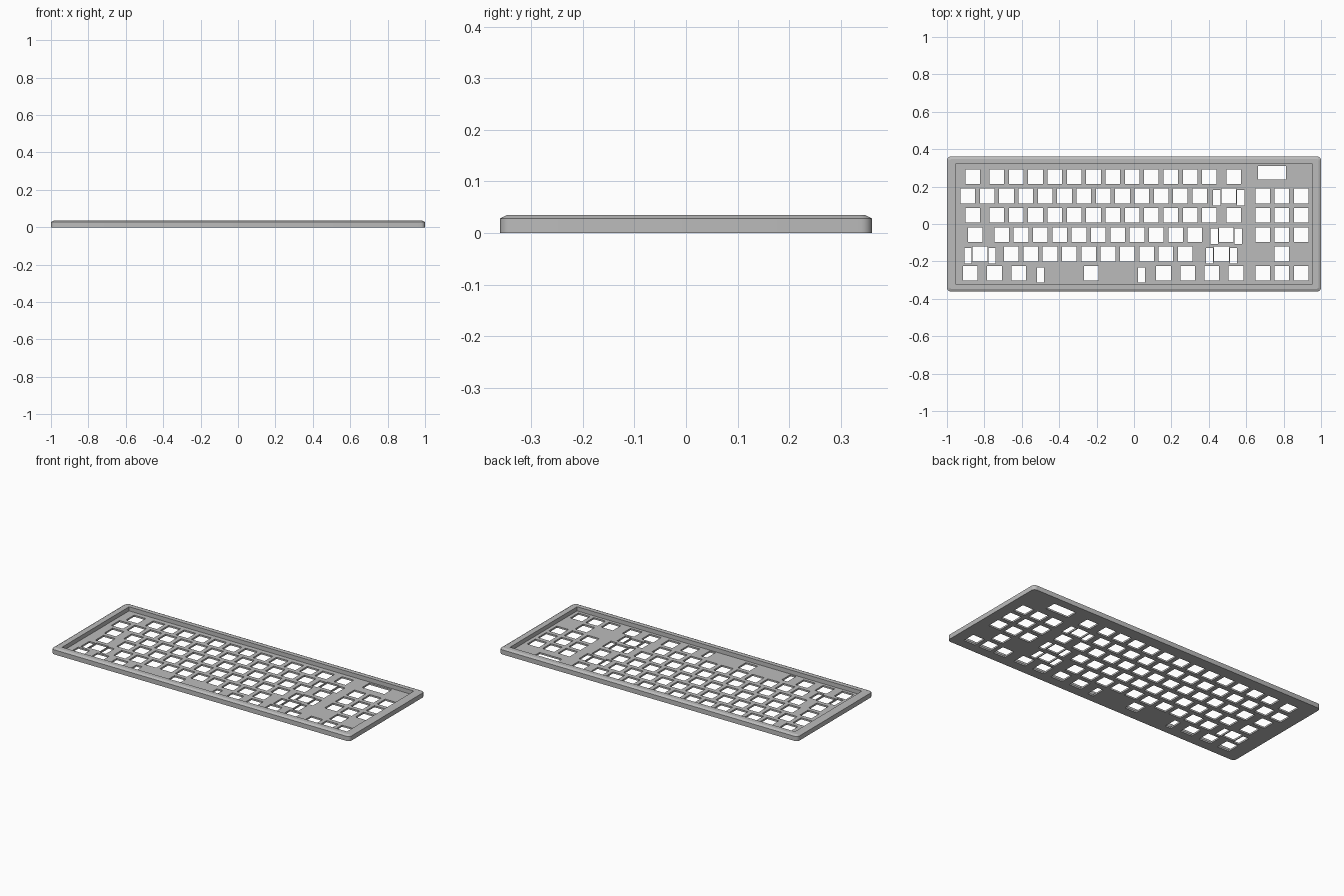
import bpy, bmesh, math
from mathutils import Matrix

if "Cube" in bpy.data.objects:
    bpy.data.objects.remove(bpy.data.objects["Cube"])

HALF_X, HALF_Y = 1.0, 0.361
UNIT = 0.1033            # spacing of one key
LEFT, TOP_ROW = -0.9397, 0.253
SWITCH = 0.078           # side of a switch hole

grey = bpy.data.materials.new("case grey")
grey.use_nodes = True
grey.diffuse_color = (0.5, 0.5, 0.5, 1)
grey.node_tree.nodes["Principled BSDF"].inputs["Base Color"].default_value = (0.5, 0.5, 0.5, 1)


def make_object(name, bm):
    bmesh.ops.recalc_face_normals(bm, faces=bm.faces)
    mesh = bpy.data.meshes.new(name)
    bm.to_mesh(mesh)
    bm.free()
    mesh.materials.append(grey)
    obj = bpy.data.objects.new(name, mesh)
    bpy.context.collection.objects.link(obj)
    return obj


def add_box(bm, x, y, z0, z1, width, depth):
    place = Matrix.Translation((x, y, (z0 + z1) / 2)) @ Matrix.Diagonal((width, depth, z1 - z0, 1))
    bmesh.ops.create_cube(bm, size=1, matrix=place)


def rounded_ring(bm, inset, radius, z, steps=5):
    ring = []
    for corner, (sx, sy) in enumerate(((1, 1), (-1, 1), (-1, -1), (1, -1))):
        cx, cy = sx * (HALF_X - inset - radius), sy * (HALF_Y - inset - radius)
        for i in range(steps + 1):
            a = math.pi / 2 * (corner + i / steps)
            ring.append(bm.verts.new((cx + radius * math.cos(a), cy + radius * math.sin(a), z)))
    return ring


# Case body: rounded slab with a chamfered top edge
bm = bmesh.new()
rings = [rounded_ring(bm, *r) for r in ((0, 0.022, 0), (0, 0.022, 0.028), (0.014, 0.01, 0.035))]
for low, high in zip(rings, rings[1:]):
    for i in range(len(low)):
        j = (i + 1) % len(low)
        bm.faces.new((low[i], low[j], high[j], high[i]))
bm.faces.new(rings[0])
bm.faces.new(rings[-1])
case = make_object("keyboard_case", bm)

# Pocket cutter: leaves a thin plate inside the rim
bm = bmesh.new()
add_box(bm, 0, 0, 0.01, 0.1, 1.91, 0.642)
pocket = make_object("pocket_cutter", bm)

# Key cutters: switch holes, stabiliser slots and the display slot
rows = [
    [1.5] + [1] * 12 + [1.5],
    [1] * 13 + [2],
    [1.5] + [1] * 12 + [1.5],
    [1.75] + [1] * 11 + [2.25],
    [2.25] + [1] * 10 + [2.75],
    [1.25] * 3 + [6.25] + [1.25] * 4,
]
side_columns = [(), (0, 1, 2), (0, 1, 2), (0, 1, 2), (1,), (0, 1, 2)]
bm = bmesh.new()


def cut(x, y, width, depth):
    add_box(bm, x, y, -0.05, 0.02, width, depth)


for r, widths in enumerate(rows):
    y = TOP_ROW - r * UNIT
    edge = 0
    for w in widths:
        x = LEFT + (edge + w / 2) * UNIT
        edge += w
        cut(x, y, SWITCH, SWITCH)
        if w >= 2:
            reach = 0.27 if w > 6 else 0.0645
            for side in (-1, 1):
                cut(x + side * reach, y - 0.009, 0.039, 0.082)
    for c in side_columns[r]:
        cut(LEFT + (15.75 + c) * UNIT, y, SWITCH, SWITCH)
cut(0.739, 0.274, 0.15, 0.07)
holes = make_object("hole_cutter", bm)

# Apply the cuts, then drop the cutters
bpy.ops.object.select_all(action='DESELECT')
bpy.context.view_layer.objects.active = case
case.select_set(True)
for cutter in (pocket, holes):
    cutter.hide_render = True
    mod = case.modifiers.new(cutter.name, 'BOOLEAN')
    mod.operation, mod.solver, mod.object = 'DIFFERENCE', 'EXACT', cutter
    bpy.ops.object.modifier_apply(modifier=mod.name)
    bpy.data.objects.remove(cutter)
bpy.ops.object.shade_smooth_by_angle(angle=math.radians(20))
